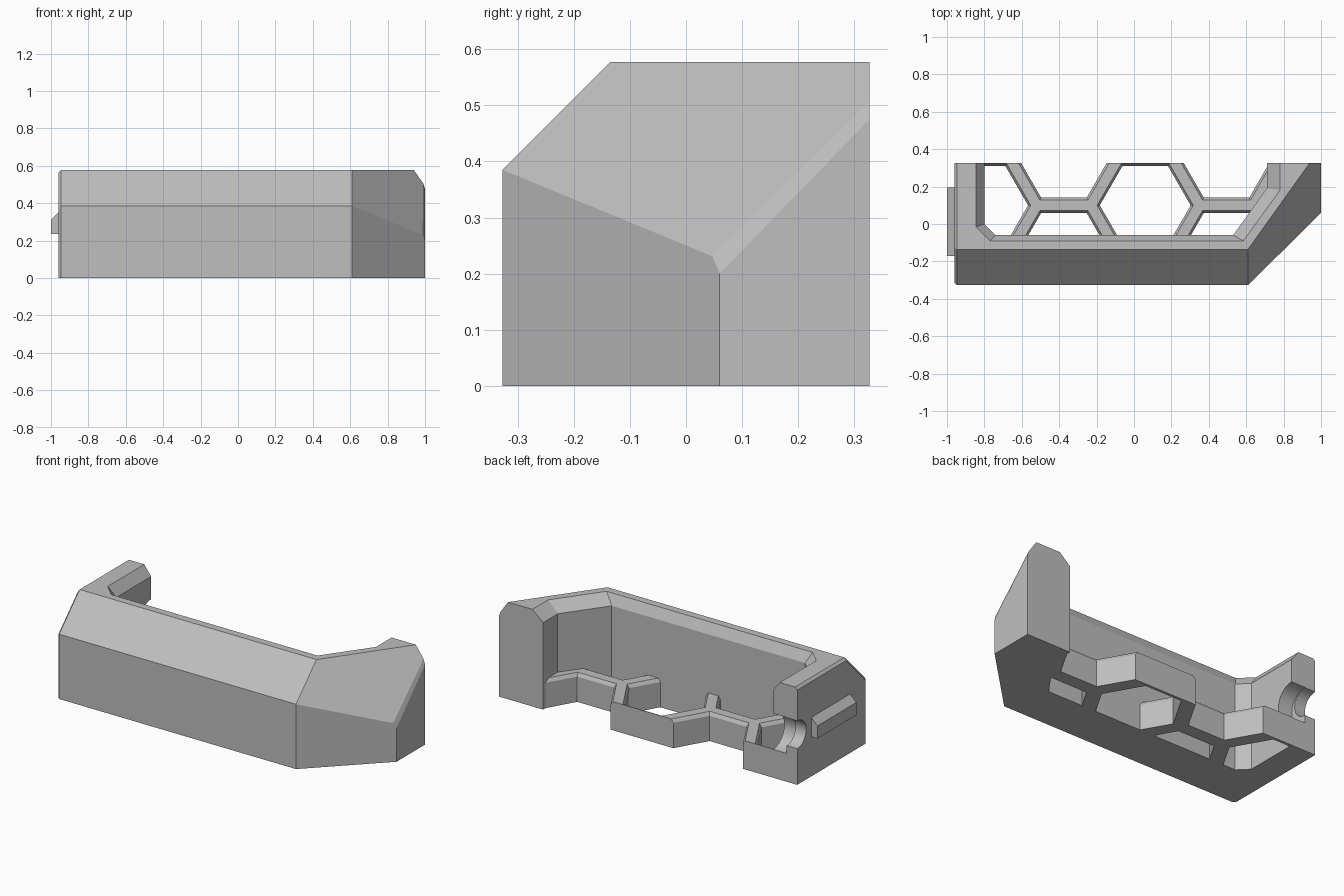
import bpy, bmesh, math
from mathutils import Vector

if "Cube" in bpy.data.objects:
    bpy.data.objects.remove(bpy.data.objects["Cube"], do_unlink=True)

grey = bpy.data.materials.new("plain grey")
grey.use_nodes = True
grey.diffuse_color = (0.52, 0.52, 0.52, 1)
grey.node_tree.nodes["Principled BSDF"].inputs["Base Color"].default_value = grey.diffuse_color


def finish(bm, name):
    bmesh.ops.recalc_face_normals(bm, faces=bm.faces)
    mesh = bpy.data.meshes.new(name)
    bm.to_mesh(mesh)
    bm.free()
    mesh.materials.append(grey)
    obj = bpy.data.objects.new(name, mesh)
    bpy.context.collection.objects.link(obj)
    return obj


def hull(name, points):
    bm = bmesh.new()
    for p in points:
        bm.verts.new(p)
    res = bmesh.ops.convex_hull(bm, input=bm.verts)
    loose = [g for g in res["geom_interior"] if isinstance(g, bmesh.types.BMVert)]
    bmesh.ops.delete(bm, geom=loose, context="VERTS")
    bmesh.ops.dissolve_limit(bm, angle_limit=math.radians(0.5), verts=bm.verts, edges=bm.edges)
    return finish(bm, name)


def loft(name, rings):
    """Closed solid through rings given as (outline, z)."""
    bm = bmesh.new()
    rows = [[bm.verts.new((x, y, z)) for x, y in outline] for outline, z in rings]
    n = len(rows[0])
    for a, b in zip(rows, rows[1:]):
        for i in range(n):
            j = (i + 1) % n
            bm.faces.new((a[i], a[j], b[j], b[i]))
    bm.faces.new(rows[0][::-1])
    bm.faces.new(rows[-1])
    return finish(bm, name)


def hexagon(cx, cy, r):
    return [(cx + r * math.cos(math.radians(60 * i)), cy + r * math.sin(math.radians(60 * i)))
            for i in range(6)]


def cut(target, cutter):
    mod = target.modifiers.new("cut", "BOOLEAN")
    mod.operation = "DIFFERENCE"
    mod.solver = "EXACT"
    mod.object = cutter
    bpy.context.view_layer.objects.active = target
    bpy.ops.object.modifier_apply(modifier=mod.name)
    bpy.data.objects.remove(cutter, do_unlink=True)


FRONT, BACK, TOP = -0.327, 0.327, 0.577
EDGE = 0.385       # height where the front starts to slope
SLOPE = -0.135     # y where the slope meets the top
LEFT = -0.96

# Outer shell: front profile with sloped top, angled right end, small left bevel
points = []
for x, d in ((LEFT, 0.014), (LEFT + 0.014, 0), (0.61, 0)):
    points += [(x, FRONT + d, 0), (x, FRONT + d, EDGE - d / 2),
               (x, SLOPE + d / 2, TOP - d), (x, BACK, 0), (x, BACK, TOP - d)]
points += [(1, 0.06, 0), (1, BACK, 0), (0.987, 0.047, 0.231), (1, 0.06, 0.2),
           (1, BACK, 0.475), (0.99, BACK, 0.506), (0.94, BACK, TOP)]
shell = hull("outer_wall", points)

# Cavity with a chamfered rim
lower = [(-0.8, 0.5), (-0.8, 0), (-0.74, -0.06), (0.53, -0.06), (0.71, 0.19), (0.71, 0.5)]
upper = [(-0.845, 0.5), (-0.845, -0.015), (-0.77, -0.09), (0.585, -0.09), (0.78, 0.18), (0.78, 0.5)]
beyond = [(u[0] * 2 - l[0], u[1] * 2 - l[1]) for l, u in zip(lower, upper)]
rim = 0.517
cut(shell, loft("cavity_cutter", [(lower, -0.1), (lower, rim), (upper, TOP), (beyond, 2 * TOP - rim)]))


# Round stepped notch in the back end of the left wall
def bore(x0, x1, z, r):
    n = 48
    ring = [(BACK + r * math.cos(math.tau * i / n), z + r * math.sin(math.tau * i / n)) for i in range(n)]
    return hull("bore_cutter", [(x, y, h) for x in (x0, x1) for y, h in ring])


cut(shell, bore(-1.1, -0.7, 0.297, 0.083))
cut(shell, bore(-0.89, -0.7, 0.275, 0.107))

# Honeycomb floor, edges of the openings chamfered on top
floor_top, bevel = 0.17, 0.02
grow = 0.006
outline = [(-0.8 - grow, BACK), (-0.8 - grow, 0), (-0.74, -0.06 - grow), (0.53, -0.06 - grow),
           (0.71 + grow, 0.19), (0.71 + grow, BACK)]
floor = loft("honeycomb_floor", [(outline, 0), (outline, floor_top)])
radius, pitch = 0.243, 0.502
step = pitch * math.cos(math.radians(30))
for col in (-2, -1, 0, 1):
    rows = (-0.5, 0.5) if col % 2 else (0,)
    for row in rows:
        cx, cy = 0.06 + col * step, 0.1 + row * pitch
        small, big, out = (hexagon(cx, cy, radius + g) for g in (0, 0.014, 0.028))
        cut(floor, loft("hex_cutter", [(small, -0.1), (small, floor_top - bevel),
                                       (big, floor_top), (out, floor_top + bevel)]))

# Side rail on the left wall
rail = [(-0.95, 0.235), (-1, 0.235), (-1, 0.31), (-0.96, 0.35), (-0.95, 0.35)]
hull("side_rail", [(x, y, z) for y in (-0.17, 0.195) for x, z in rail])

# Sharp edges kept, curved notch smoothed
for obj in (shell, floor):
    bpy.ops.object.select_all(action="DESELECT")
    obj.select_set(True)
    bpy.context.view_layer.objects.active = obj
    bpy.ops.object.shade_smooth_by_angle(angle=math.radians(15))
